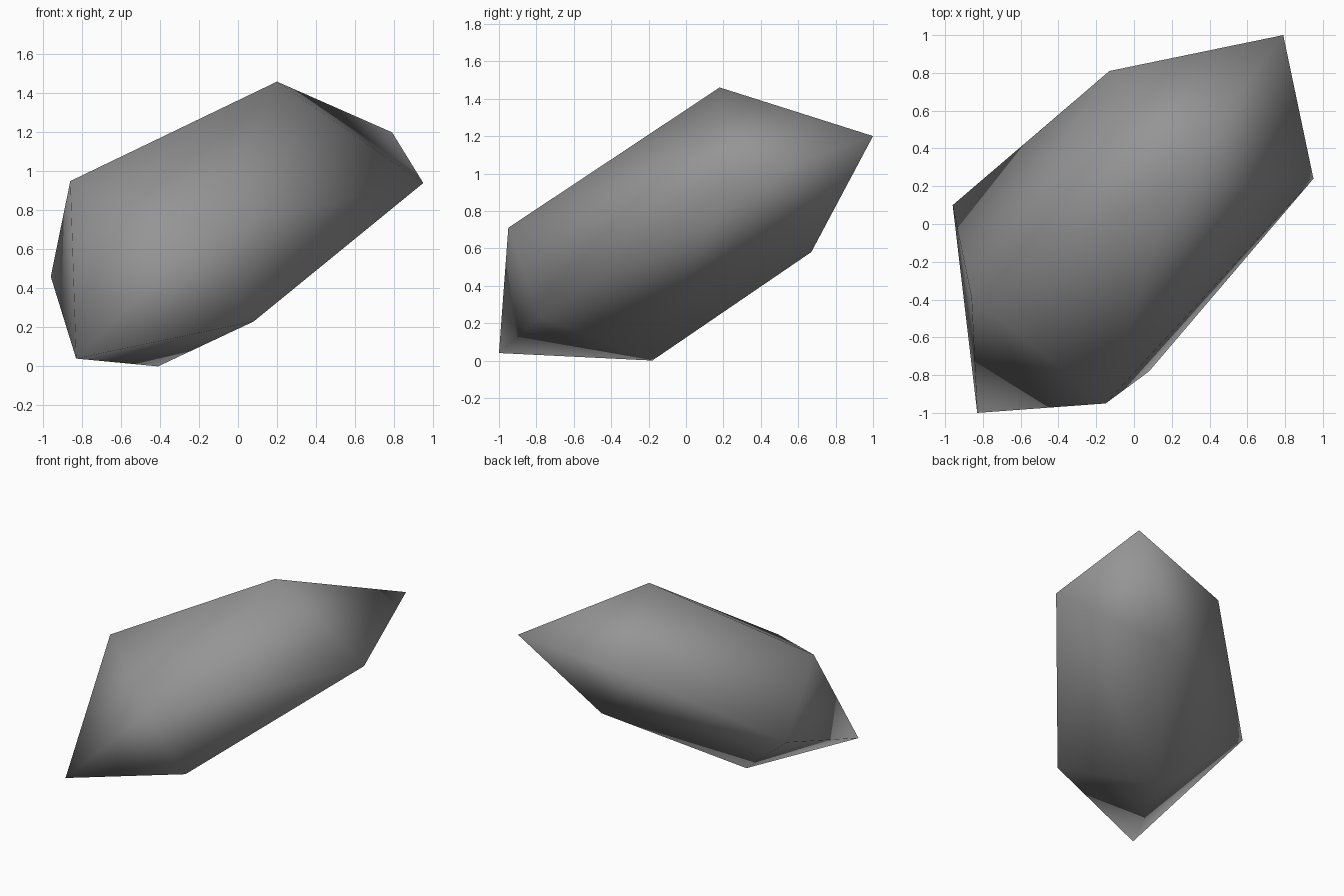
import bpy
import bmesh

cube = bpy.data.objects.get("Cube")
if cube:
    bpy.data.objects.remove(cube, do_unlink=True)

# Stone material
stone = bpy.data.materials.new("stone_grey")
stone.use_nodes = True
colour = (0.3, 0.3, 0.3, 1.0)
stone.diffuse_color = colour
stone.node_tree.nodes["Principled BSDF"].inputs["Base Color"].default_value = colour

# Crystal corners: two tips, and a ring near each
upper_tip = (0.79, 1.0, 1.2)
lower_tip = (-0.83, -1.0, 0.04)
upper_ring = [(0.2, 0.18, 1.46), (0.95, 0.24, 0.94), (0.28, 0.67, 0.58), (-0.13, 0.81, 1.03)]
lower_ring = [(-0.86, -0.39, 0.95), (-0.15, -0.95, 0.71), (0.08, -0.78, 0.23),
              (-0.41, -0.18, 0.0), (-0.96, 0.1, 0.46)]

# Wrap the corners in a closed skin
bm = bmesh.new()
for corner in [upper_tip, lower_tip] + upper_ring + lower_ring:
    bm.verts.new(corner)
bmesh.ops.convex_hull(bm, input=bm.verts[:])
bmesh.ops.recalc_face_normals(bm, faces=bm.faces[:])
for face in bm.faces:
    face.smooth = True

mesh = bpy.data.meshes.new("rock")
bm.to_mesh(mesh)
bm.free()
mesh.materials.append(stone)
rock = bpy.data.objects.new("rock", mesh)
bpy.context.collection.objects.link(rock)
